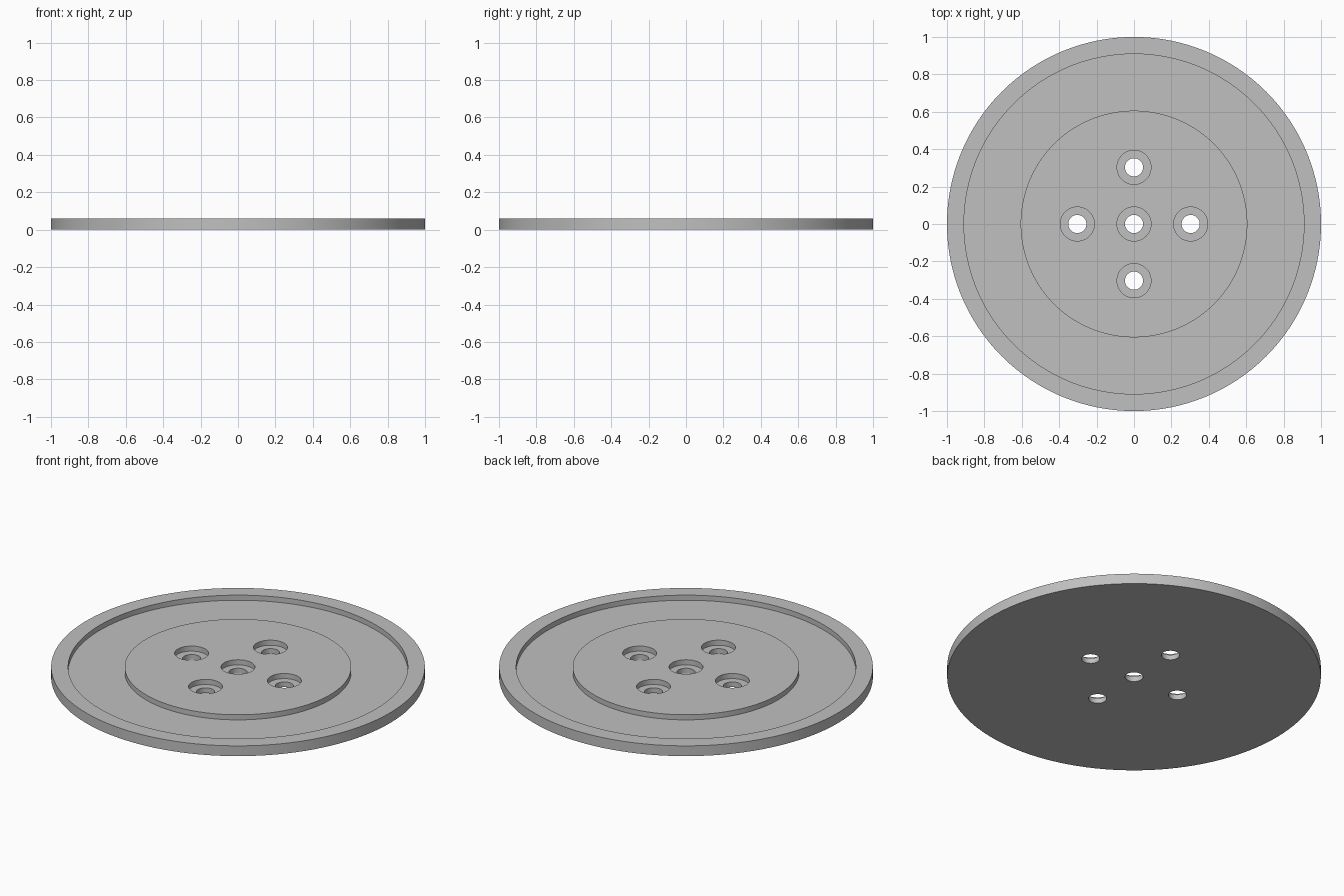
import bpy, bmesh, math
from mathutils import Vector

if "Cube" in bpy.data.objects:
    bpy.data.objects.remove(bpy.data.objects["Cube"])

U = 1 / 16.5          # plate proportions on a 16.5 unit radius
H = 1.0 * U           # full height
FLOOR = 0.5 * U       # recess and counterbore floor

metal = bpy.data.materials.new("plain_grey")
metal.diffuse_color = (0.527, 0.527, 0.527, 1)
metal.use_nodes = True
metal.node_tree.nodes["Principled BSDF"].inputs["Base Color"].default_value = metal.diffuse_color


def lathe(bm, profile, centre, segments):
    """Revolve a closed (radius, z) outline; end points lie on the axis."""
    rings = []
    for r, z in profile:
        if r == 0:
            rings.append([bm.verts.new((centre[0], centre[1], z))] * segments)
        else:
            rings.append([bm.verts.new((centre[0] + r * math.cos(2 * math.pi * i / segments),
                                        centre[1] + r * math.sin(2 * math.pi * i / segments), z))
                          for i in range(segments)])
    for a, b in zip(rings, rings[1:]):
        for i in range(segments):
            j = (i + 1) % segments
            bm.faces.new(list(dict.fromkeys((a[i], a[j], b[j], b[i]))))


def make_object(name, profile, centres, segments):
    bm = bmesh.new()
    for c in centres:
        lathe(bm, profile, c, segments)
    # Merge the flat fans into single disc caps
    bmesh.ops.dissolve_verts(bm, verts=[v for v in bm.verts if len(v.link_edges) == segments])
    bmesh.ops.recalc_face_normals(bm, faces=bm.faces[:])
    mesh = bpy.data.meshes.new(name)
    bm.to_mesh(mesh)
    bm.free()
    mesh.materials.append(metal)
    obj = bpy.data.objects.new(name, mesh)
    bpy.context.collection.objects.link(obj)
    return obj


# Round plate: raised rim, recessed ring and raised central hub
plate = make_object("round_plate", [
    (0, 0), (16.5 * U, 0), (16.5 * U, H), (15 * U, H), (15 * U, FLOOR),
    (10 * U, FLOOR), (10 * U, H), (0, H)], [(0, 0)], 128)

# Five counterbored through holes
d = 5 * U
cutter = make_object("hole_cutter", [
    (0, -0.05), (0.8 * U, -0.05), (0.8 * U, FLOOR), (1.5 * U, FLOOR),
    (1.5 * U, H + 0.05), (0, H + 0.05)],
    [(0, 0), (d, 0), (-d, 0), (0, d), (0, -d)], 48)
cutter.hide_render = True

cut = plate.modifiers.new("holes", 'BOOLEAN')
cut.operation = 'DIFFERENCE'
cut.solver = 'EXACT'
cut.object = cutter

bpy.context.view_layer.objects.active = plate
plate.select_set(True)
cutter.select_set(False)
bpy.ops.object.modifier_apply(modifier=cut.name)
bpy.data.objects.remove(cutter)

# Smooth round walls with crisp edges
bpy.ops.object.shade_smooth_by_angle(angle=math.radians(30))
